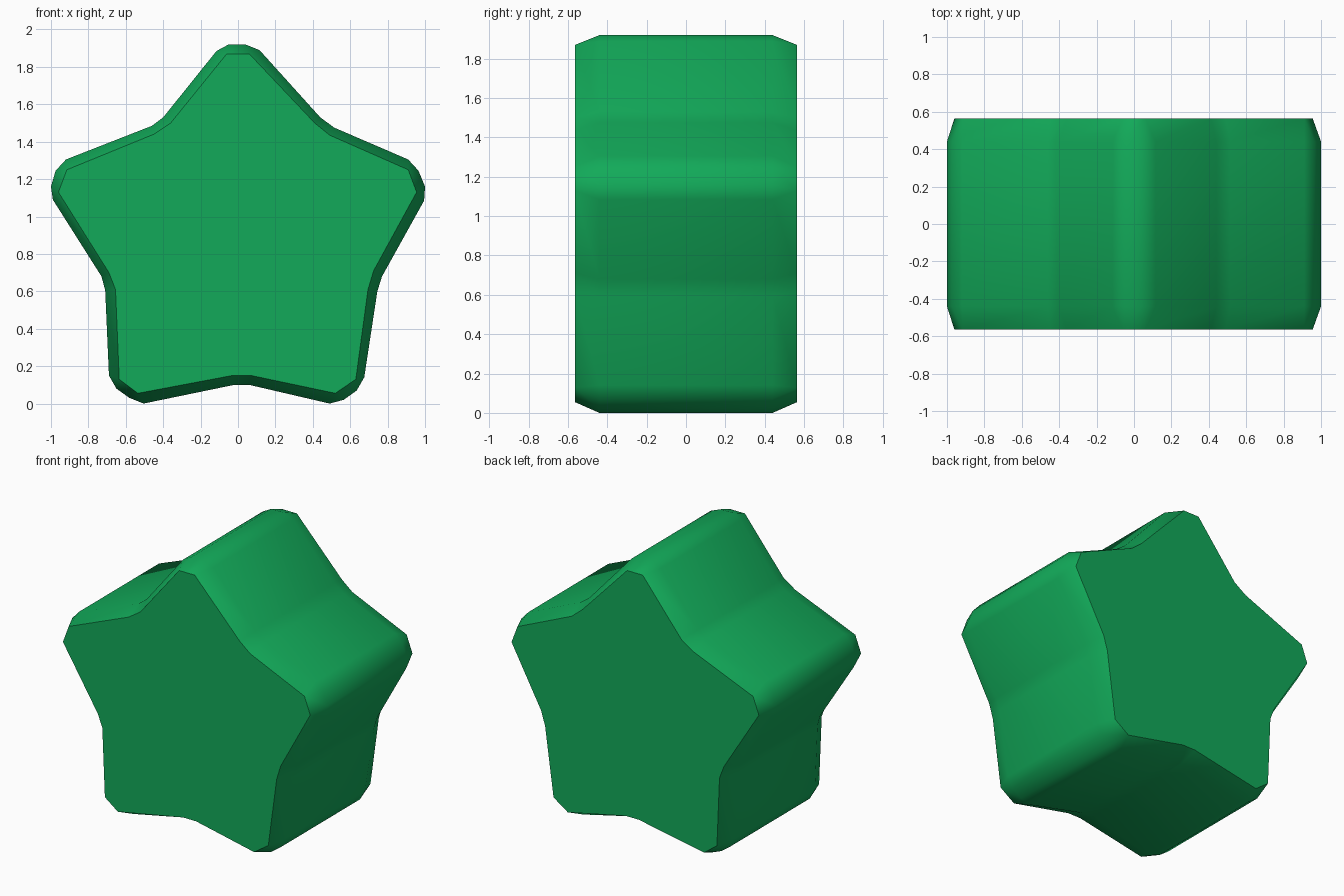
import bpy, bmesh, math

if "Cube" in bpy.data.objects:
    bpy.data.objects.remove(bpy.data.objects["Cube"])

# Side outline, clockwise from the top: each tip has four points, each valley two
outer = [(-.115, 1.885), (-.05, 1.92), (.04, 1.92), (.115, 1.89), (.44, 1.53), (.515, 1.475),
         (.91, 1.305), (.965, 1.245), (1, 1.16), (.995, 1.085), (.77, .68), (.745, .60),
         (.675, .14), (.635, .07), (.565, .02), (.49, .0), (.06, .10), (-.02, .10),
         (-.505, .0), (-.58, .03), (-.65, .08), (-.69, .15), (-.71, .605), (-.73, .68),
         (-.99, 1.09), (-1, 1.16), (-.975, 1.245), (-.92, 1.305), (-.46, 1.485), (-.40, 1.53)]
# Face outline: two points for each tip and two for each valley
inner = [(-.06, 1.87), (.06, 1.87), (.41, 1.5), (.49, 1.435), (.91, 1.25), (.955, 1.13),
         (.725, .71), (.695, .61), (.63, .13), (.52, .055), (.07, .15), (-.03, .15),
         (-.535, .055), (-.635, .13), (-.655, .61), (-.69, .70), (-.96, 1.13), (-.915, 1.25),
         (-.45, 1.44), (-.36, 1.5)]
HALF, EDGE = .565, .44

bm = bmesh.new()


def ring(points, y):
    return [bm.verts.new((x, y, z)) for x, z in points]


def cap_ring(y):
    """Face ring repeated so each tip point meets two side points."""
    v = ring(inner, y)
    out = []
    for i in range(0, 20, 4):
        out += [v[i], v[i], v[i + 1], v[i + 1], v[i + 2], v[i + 3]]
    bm.faces.new(v)
    return out


# Bevelled front and back with straight sides between them
rings = [cap_ring(-HALF), ring(outer, -EDGE), ring(outer, EDGE), cap_ring(HALF)]
for a, b in zip(rings, rings[1:]):
    for i in range(30):
        j = (i + 1) % 30
        corners = list(dict.fromkeys((a[i], a[j], b[j], b[i])))
        bm.faces.new(corners)
bmesh.ops.recalc_face_normals(bm, faces=bm.faces)

mesh = bpy.data.meshes.new("star_block")
bm.to_mesh(mesh)
bm.free()
star = bpy.data.objects.new("star_block", mesh)
bpy.context.collection.objects.link(star)

# Single green colour
green = bpy.data.materials.new("green")
green.diffuse_color = (.006, .40, .10, 1)
green.use_nodes = True
green.node_tree.nodes["Principled BSDF"].inputs["Base Color"].default_value = green.diffuse_color
mesh.materials.append(green)

# Smooth sides, sharp face outlines
bpy.context.view_layer.objects.active = star
star.select_set(True)
bpy.ops.object.shade_smooth_by_angle(angle=math.radians(50))
